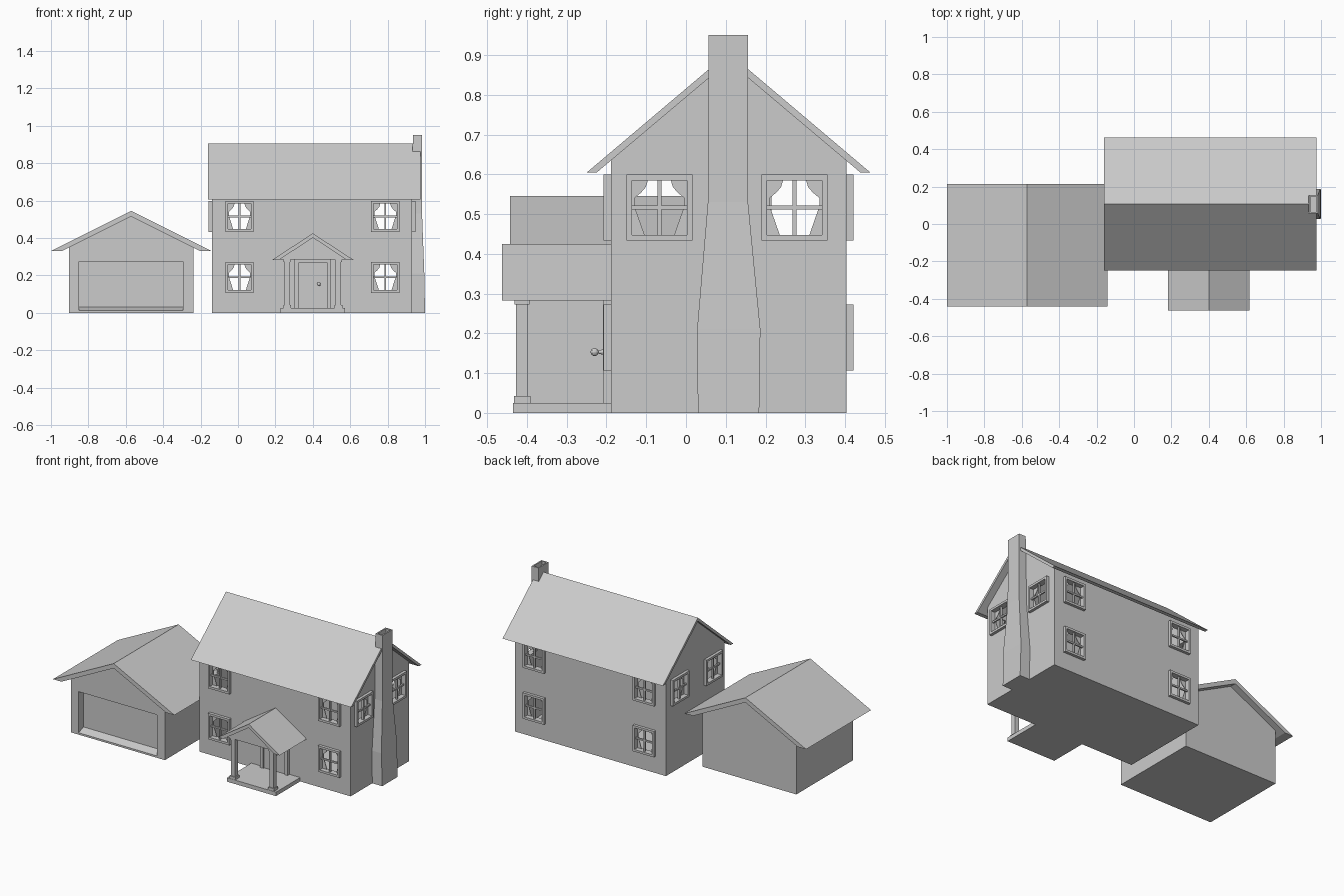
import bpy, bmesh, math
from mathutils import Matrix

if "Cube" in bpy.data.objects:
    bpy.data.objects.remove(bpy.data.objects["Cube"])

grey = bpy.data.materials.new("light_grey")
grey.use_nodes = True
grey.diffuse_color = (0.6, 0.6, 0.6, 1)
grey.node_tree.nodes["Principled BSDF"].inputs["Base Color"].default_value = (0.6, 0.6, 0.6, 1)

FRONT, RIGHT, BACK, LEFT = 0, math.pi / 2, math.pi, -math.pi / 2


def place(x, y, z=0, turn=0):
    return Matrix.Translation((x, y, z)) @ Matrix.Rotation(turn, 4, 'Z')


def rect(u0, u1, z0, z1):
    return [(u0, z0), (u1, z0), (u1, z1), (u0, z1)]


def add_prism(bm, profile, d0, d1):
    """Extrude a (u, z) profile along y from d0 to d1."""
    lo = [bm.verts.new((u, d0, z)) for u, z in profile]
    hi = [bm.verts.new((u, d1, z)) for u, z in profile]
    bm.faces.new(lo)
    bm.faces.new(hi[::-1])
    for i in range(len(lo)):
        j = (i + 1) % len(lo)
        bm.faces.new((lo[j], lo[i], hi[i], hi[j]))


def finish(name, bm, matrix=Matrix()):
    bmesh.ops.recalc_face_normals(bm, faces=bm.faces)
    bm.transform(matrix)
    mesh = bpy.data.meshes.new(name)
    bm.to_mesh(mesh)
    bm.free()
    mesh.materials.append(grey)
    obj = bpy.data.objects.new(name, mesh)
    bpy.context.collection.objects.link(obj)
    return obj


def build(name, prisms, matrix=Matrix()):
    bm = bmesh.new()
    for prism in prisms:
        add_prism(bm, *prism)
    return finish(name, bm, matrix)


def cut(target, cutter):
    mod = target.modifiers.new("cut", 'BOOLEAN')
    mod.operation, mod.solver, mod.object = 'DIFFERENCE', 'EXACT', cutter
    bpy.context.view_layer.objects.active = target
    bpy.ops.object.modifier_apply(modifier=mod.name)
    bpy.data.objects.remove(cutter)


def gable(half, eave, apex):
    return [(-half, 0), (half, 0), (half, eave), (0, apex), (-half, eave)]


def roof(half, inner, eave, apex, inner_apex):
    return [(-half, eave), (0, apex), (half, eave),
            (inner, eave), (0, inner_apex), (-inner, eave)]


# House walls: a hollow gabled shell, ridge along x
ridge_y = 0.107
house = build("house_walls", [(gable(0.296, 0.635, 0.884), -0.93, 0.14)],
              place(0, ridge_y, 0, RIGHT))
cavity = [(u, z + 0.02) for u, z in gable(0.276, 0.6, 0.835)]
cut(house, build("cavity", [(cavity, -0.91, 0.12)], place(0, ridge_y, 0, RIGHT)))
build("house_roof", [(roof(0.356, 0.331, 0.605, 0.906, 0.884), -0.975, 0.16)],
      place(0, ridge_y, 0, RIGHT))

# Windows: projecting frame, glazing bars and a pair of tied curtains
half_curtain = [(0.072, 0.072), (0.028, 0.072), (0.034, 0.052), (0.046, 0.038),
                (0.063, 0.024), (0.063, 0.005), (0.036, -0.072), (0.072, -0.072)]


def window(x, y, z, turn, wide=1.0):
    spot = place(x, y, z, turn) @ Matrix.Diagonal((wide, 1, 1, 1))
    o, i = 0.083, 0.069
    cut(house, build("opening", [(rect(-0.075, 0.075, -0.075, 0.075), -0.03, 0.03)], spot))
    frame = [(rect(s * o, s * i, -o, o), -0.018, 0.021) for s in (-1, 1)]
    frame += [(rect(-i, i, s * o, s * i), -0.018, 0.021) for s in (-1, 1)]
    build("window_frame", frame, spot)
    build("glazing_bars", [(rect(-0.005, 0.005, -i, i), -0.008, 0.004),
                           (rect(-i, i, -0.005, 0.005), -0.007, 0.003)], spot)
    build("curtains", [([(s * u, v) for u, v in half_curtain], 0.012, 0.016)
                       for s in (-1, 1)], spot)


for z in (0.19, 0.516):
    for x in (0.008, 0.787):
        window(x, -0.19, z, FRONT, 0.91)
        window(x, 0.403, z, BACK, 0.91)
for y in (-0.067, 0.273):
    window(0.93, y, 0.516, RIGHT)
    window(-0.14, y, 0.516, LEFT)

# Chimney: tapering stack with a hollow top
bm = bmesh.new()
rings = []
for z, x1, y0, y1 in ((0, 1.0, 0.03, 0.184), (0.21, 0.996, 0.028, 0.187),
                      (0.53, 0.984, 0.055, 0.156), (0.95, 0.984, 0.057, 0.156)):
    x0 = 0.935 if z > 0.9 else 0.929
    rings.append([bm.verts.new((x, y, z)) for x, y in
                  ((x0, y0), (x1, y0), (x1, y1), (x0, y1))])
for a, b in zip(rings, rings[1:]):
    for i in range(4):
        bm.faces.new((a[i], a[i - 1], b[i - 1], b[i]))
bm.faces.new(rings[0])
top = bm.faces.new(rings[-1])
bmesh.ops.recalc_face_normals(bm, faces=bm.faces)
bmesh.ops.inset_region(bm, faces=[top], thickness=0.012)
well = bmesh.ops.extrude_discrete_faces(bm, faces=[top])["faces"]
bmesh.ops.translate(bm, verts=well[0].verts, vec=(0, 0, -0.04))
finish("chimney", bm)

# Garage with a recessed door and sloping sill
garage_x = -0.571
garage = build("garage_walls", [(gable(0.333, 0.352, 0.515), -0.4, 0.175)],
               place(garage_x, 0))
recess = [(-0.1, 0.01), (0.05, 0.03), (0.05, 0.275), (-0.1, 0.275)]
recess[0:1] = [(-0.1, 0.012), (0, 0.012)]
cut(garage, build("door_recess", [(recess, -0.278, 0.278)],
                  place(garage_x, -0.4) @ Matrix.Rotation(RIGHT, 4, 'Z')))
build("garage_roof", [(roof(0.43, 0.37, 0.33, 0.545, 0.515), -0.442, 0.215)],
      place(garage_x, 0))

# Porch: slab, pediment roof and two square columns
porch_x = 0.4
build("porch_slab", [(rect(-0.173, 0.173, 0, 0.025), -0.435, -0.185)], place(porch_x, 0))
build("porch_roof", [(roof(0.218, 0.18, 0.283, 0.425, 0.402), -0.463, -0.185)],
      place(porch_x, 0))
build("porch_pediment", [([(-0.18, 0.284), (0.18, 0.284), (0, 0.402)], -0.433, -0.185)],
      place(porch_x, 0))
for s in (-1, 1):
    spot = place(porch_x + s * 0.137, -0.412)
    build("porch_column", [(rect(-0.015, 0.015, 0.025, 0.285), -0.015, 0.015),
                           (rect(-0.021, 0.021, 0.025, 0.042), -0.021, 0.021),
                           (rect(-0.019, 0.019, 0.272, 0.285), -0.019, 0.019)], spot)

# Front door, its surround and its knob
build("door_surround", [(rect(s * 0.098, s * 0.075, 0.025, 0.284), -0.209, -0.185)
                        for s in (-1, 1)]
      + [(rect(-0.075, 0.075, 0.268, 0.284), -0.209, -0.185)], place(porch_x, 0))
build("front_door", [(rect(-0.075, 0.075, 0.025, 0.268), -0.2, -0.185)], place(porch_x, 0))
bm = bmesh.new()
bmesh.ops.create_uvsphere(bm, u_segments=12, v_segments=8, radius=0.01,
                          matrix=Matrix.Translation((0, -0.03, 0)))
bmesh.ops.create_cone(bm, segments=12, radius1=0.004, radius2=0.009, depth=0.02,
                      cap_ends=True, matrix=Matrix.Translation((0, -0.01, 0))
                      @ Matrix.Rotation(-RIGHT, 4, 'X'))
finish("door_knob", bm, place(0.432, -0.2, 0.153))
